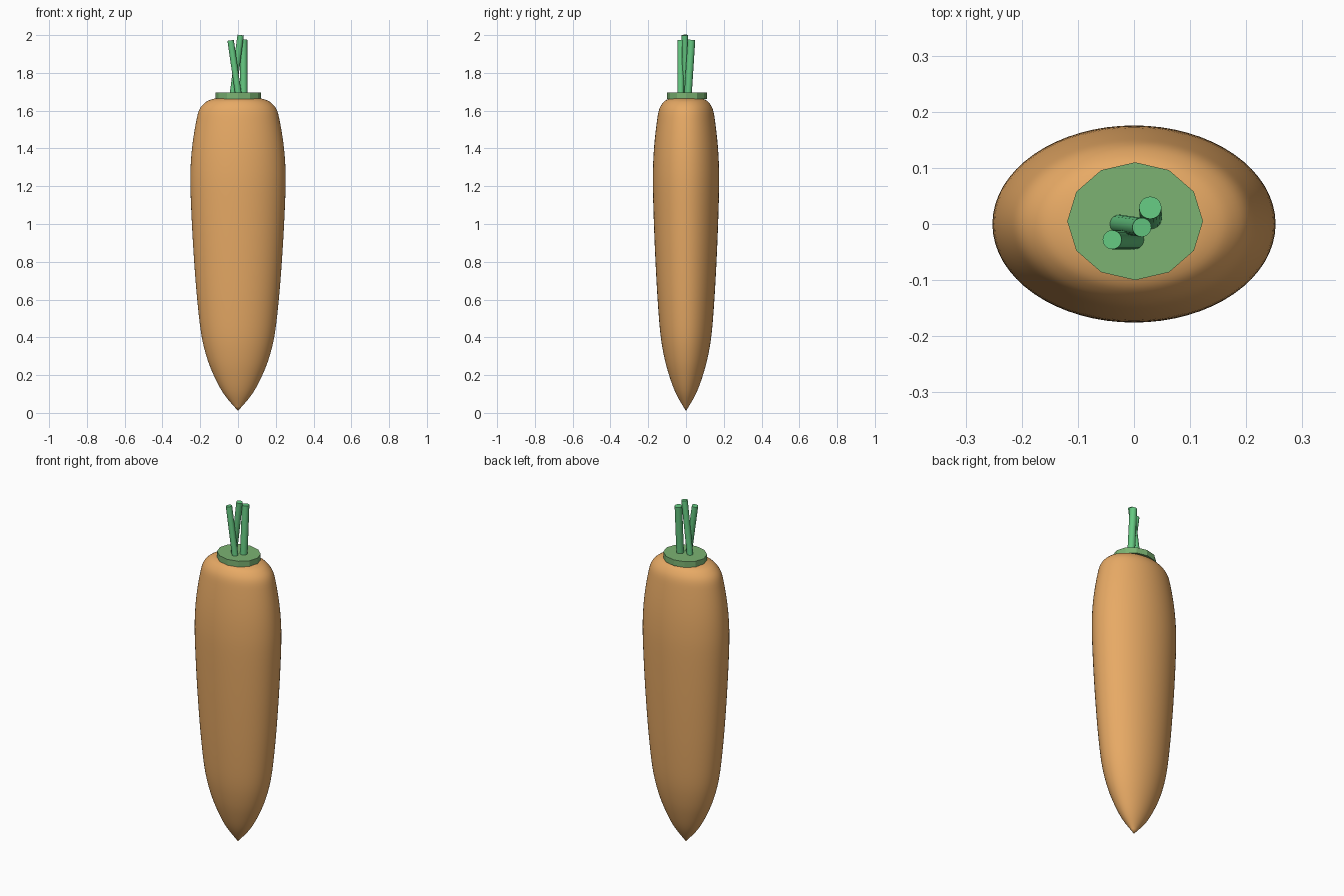
import bpy, bmesh, math
from mathutils import Vector, Matrix

if "Cube" in bpy.data.objects:
    bpy.data.objects.remove(bpy.data.objects["Cube"])


def material(name, rgb):
    m = bpy.data.materials.new(name)
    m.diffuse_color = (*rgb, 1)
    m.use_nodes = True
    m.node_tree.nodes["Principled BSDF"].inputs["Base Color"].default_value = m.diffuse_color
    return m


def add_object(name, bm, mat, smooth_angle=None):
    bmesh.ops.recalc_face_normals(bm, faces=bm.faces)
    me = bpy.data.meshes.new(name)
    bm.to_mesh(me)
    bm.free()
    me.materials.append(mat)
    ob = bpy.data.objects.new(name, me)
    bpy.context.collection.objects.link(ob)
    if smooth_angle:
        bpy.ops.object.select_all(action='DESELECT')
        ob.select_set(True)
        bpy.context.view_layer.objects.active = ob
        bpy.ops.object.shade_smooth_by_angle(angle=math.radians(smooth_angle))
    return ob


def smooth_profile(pts, steps=4):
    # Catmull-Rom curve through the profile points
    p = [Vector(q) for q in pts]
    p = [2 * p[0] - p[1]] + p + [2 * p[-1] - p[-2]]
    out = []
    for i in range(1, len(p) - 2):
        a, b, c, d = p[i - 1:i + 3]
        for s in range(steps):
            t = s / steps
            out.append(0.5 * (2 * b + (c - a) * t + (2 * a - 5 * b + 4 * c - d) * t ** 2
                              + (3 * b - a - 3 * c + d) * t ** 3))
    return out + [p[-2]]


def cylinder_between(name, start, end, radius, sides, mat):
    start, end = Vector(start), Vector(end)
    axis = end - start
    rot = Vector((0, 0, 1)).rotation_difference(axis).to_matrix().to_4x4()
    bm = bmesh.new()
    bmesh.ops.create_cone(bm, cap_ends=True, segments=sides, radius1=radius, radius2=radius,
                          depth=axis.length, matrix=Matrix.Translation((start + end) / 2) @ rot)
    return add_object(name, bm, mat, 40)


orange = material("carrot_orange", (0.80, 0.40, 0.13))
dark_green = material("crown_green", (0.20, 0.45, 0.17))
green = material("stem_green", (0.13, 0.58, 0.22))

# Root: oval lathe, (half width, height)
profile = [(0, 0.01), (0.075, 0.1), (0.129, 0.2), (0.167, 0.3), (0.195, 0.42), (0.216, 0.6),
           (0.232, 0.8), (0.244, 1.0), (0.252, 1.2), (0.25, 1.32), (0.24, 1.43), (0.222, 1.54),
           (0.205, 1.605), (0.175, 1.642), (0.14, 1.66), (0.09, 1.668), (0, 1.67)]
SIDES = 64
bm = bmesh.new()
curve = smooth_profile(profile)
rings = [[bm.verts.new((r * math.cos(math.tau * k / SIDES), 0.696 * r * math.sin(math.tau * k / SIDES), z))
          for k in range(SIDES)] for r, z in curve[1:-1]]
for low, high in zip(rings, rings[1:]):
    for k in range(SIDES):
        n = (k + 1) % SIDES
        bm.faces.new((low[k], low[n], high[n], high[k]))
for ring, (r, z) in ((rings[0], curve[0]), (rings[-1], curve[-1])):
    tip = bm.verts.new((0, 0, z))
    for k in range(SIDES):
        bm.faces.new((tip, ring[k], ring[(k + 1) % SIDES]))
add_object("carrot_root", bm, orange, 40)

# Crown: twelve-sided oval disc
bm = bmesh.new()
bmesh.ops.create_cone(bm, cap_ends=True, segments=12, radius1=1, radius2=1, depth=1,
                      matrix=Matrix.Translation((0.002, 0.005, 1.68)) @ Matrix.Diagonal((0.121, 0.105, 0.034, 1)))
bmesh.ops.rotate(bm, verts=bm.verts, cent=(0, 0, 0), matrix=Matrix.Identity(3))
add_object("leaf_crown", bm, dark_green)

# Leaf stems: base, top, radius
stems = [((0.03, 0.01, 1.68), (0.029, 0.029, 1.975), 0.02),
         ((-0.028, 0.0, 1.68), (0.014, -0.006, 2.0), 0.017),
         ((0.003, -0.028, 1.68), (-0.039, -0.028, 1.972), 0.017)]
for i, (base, top, radius) in enumerate(stems):
    cylinder_between(f"leaf_stem_{i + 1}", base, top, radius, 20, green)
